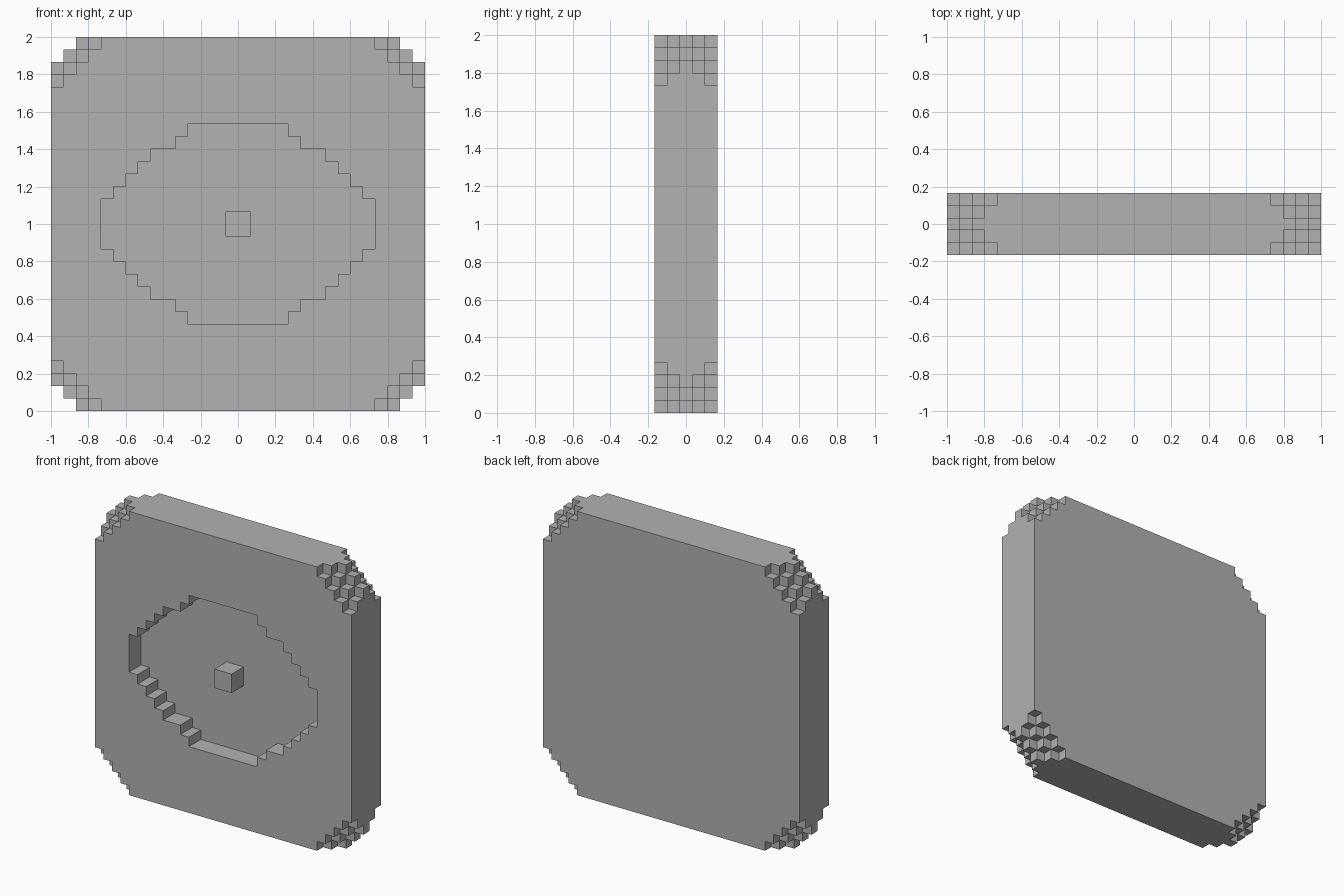
import bpy
import bmesh
from mathutils import Vector

if "Cube" in bpy.data.objects:
    bpy.data.objects.remove(bpy.data.objects["Cube"])

SIDE, DEPTH = 30, 5                       # size in cells
CELL = 2 / SIDE
CORNER = 4                                # size of the stepped corner cut
RECESS_DEPTH = 2
RECESS_ROWS = [11, 11, 10, 9, 8, 7, 5, 4]  # half widths, from the middle row outwards

grey = bpy.data.materials.new("plain grey")
grey.use_nodes = True
grey.diffuse_color = (0.445, 0.445, 0.445, 1)
grey.node_tree.nodes["Principled BSDF"].inputs["Base Color"].default_value = grey.diffuse_color


def from_middle(i):
    """Cell distance from the centre line, the same on both sides."""
    return i - SIDE // 2 if i >= SIDE // 2 else SIDE // 2 - 1 - i


def in_slab(x, y, z):
    if not (0 <= x < SIDE and 0 <= y < DEPTH and 0 <= z < SIDE):
        return False
    # stepped corners
    if sum(min(i, n - 1 - i) for i, n in ((x, SIDE), (y, DEPTH), (z, SIDE))) < CORNER:
        return False
    # stepped oval recess in the front
    row = from_middle(z)
    return not (y < RECESS_DEPTH and row < len(RECESS_ROWS)
                and from_middle(x) < RECESS_ROWS[row])


def in_stud(x, y, z):
    return 0 <= y < RECESS_DEPTH and from_middle(x) < 1 and from_middle(z) < 1


def build_blocks(name, filled):
    """Skin every exposed side of the filled cells."""
    bm = bmesh.new()
    for x in range(SIDE):
        for y in range(DEPTH):
            for z in range(SIDE):
                if not filled(x, y, z):
                    continue
                centre = Vector((x + 0.5 - SIDE / 2, y + 0.5 - DEPTH / 2, z + 0.5))
                for axis in range(3):
                    for sign in (-1, 1):
                        n = Vector((0, 0, 0))
                        n[axis] = sign
                        if filled(x + int(n.x), y + int(n.y), z + int(n.z)):
                            continue
                        u = Vector((n.y, n.z, n.x))
                        v = n.cross(u)
                        ring = (-u - v, u - v, u + v, v - u)
                        bm.faces.new([bm.verts.new((centre + (n + c) / 2) * CELL)
                                      for c in ring])
    bmesh.ops.remove_doubles(bm, verts=bm.verts[:], dist=CELL / 100)
    mesh = bpy.data.meshes.new(name)
    bm.to_mesh(mesh)
    bm.free()
    mesh.materials.append(grey)
    obj = bpy.data.objects.new(name, mesh)
    bpy.context.collection.objects.link(obj)
    return obj


# Square slab with stepped corners and a front recess
build_blocks("slab", in_slab)

# Square stud in the middle of the recess, level with the front
build_blocks("centre_stud", in_stud)
